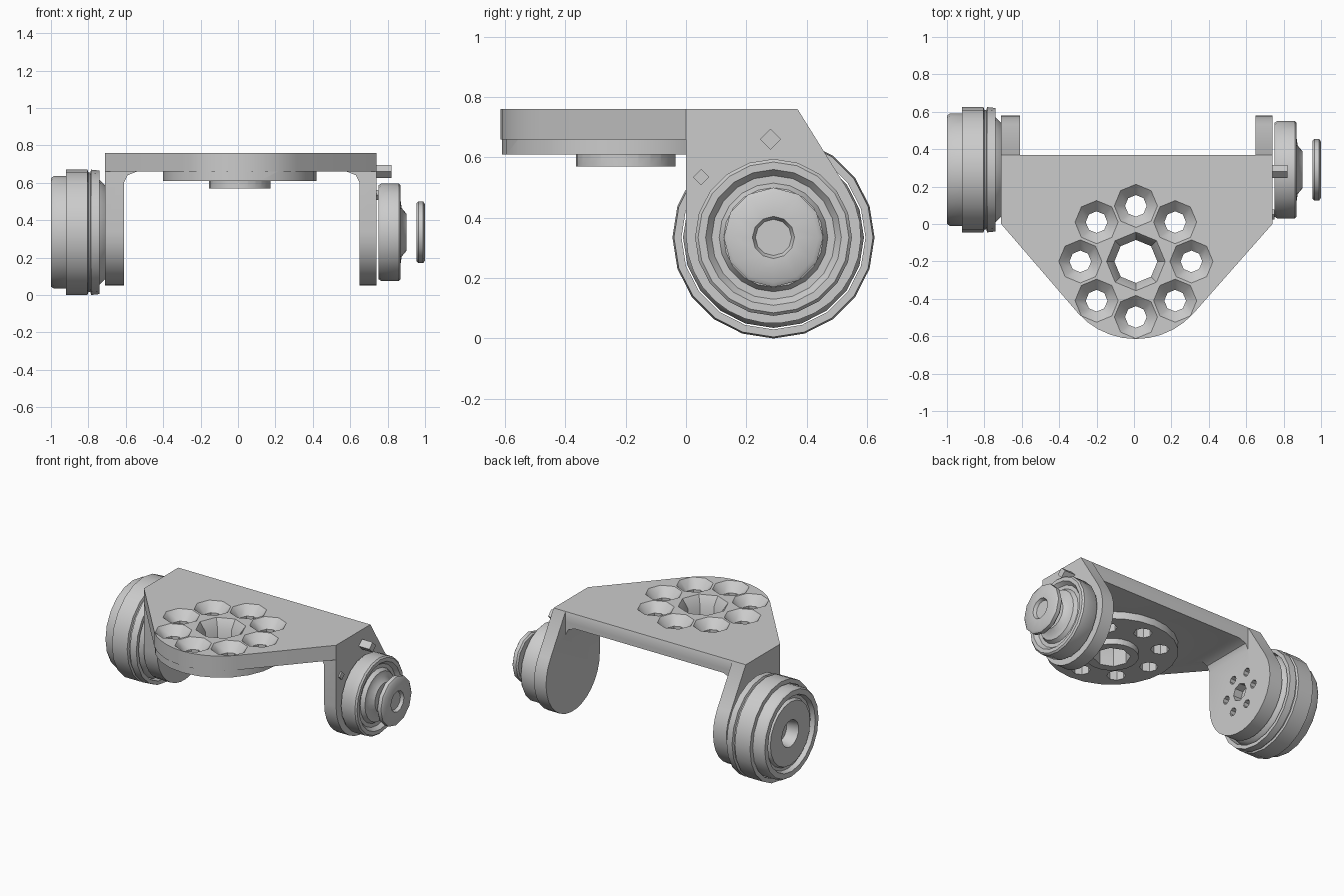
import bpy, bmesh, math
from mathutils import Vector

if "Cube" in bpy.data.objects:
    bpy.data.objects.remove(bpy.data.objects["Cube"])

AY, AZ = 0.29, 0.335      # wheel axle (runs along x)
PX, PY = 0.01, -0.2       # centre of the mounting disc


def finish(name, bm):
    bmesh.ops.remove_doubles(bm, verts=bm.verts, dist=1e-5)
    bmesh.ops.recalc_face_normals(bm, faces=bm.faces)
    me = bpy.data.meshes.new(name)
    bm.to_mesh(me)
    bm.free()
    ob = bpy.data.objects.new(name, me)
    bpy.context.collection.objects.link(ob)
    return ob


def prism(name, pts, depth):
    """Extrude a closed 3D outline by a vector."""
    bm = bmesh.new()
    f = bm.faces.new([bm.verts.new(p) for p in pts])
    r = bmesh.ops.extrude_face_region(bm, geom=[f], use_keep_orig=True)
    vs = [g for g in r['geom'] if isinstance(g, bmesh.types.BMVert)]
    bmesh.ops.translate(bm, verts=vs, vec=depth)
    return finish(name, bm)


def lathe(name, prof, sides, centre, axis='x', closed=False):
    """Spin (along-axis, radius) points around an axis through centre."""
    c = Vector(centre)
    ax = Vector((1, 0, 0)) if axis == 'x' else Vector((0, 0, 1))
    side = Vector((0, 0, 1)) if axis == 'x' else Vector((0, 1, 0))
    bm = bmesh.new()
    vs = [bm.verts.new(c + ax * a + side * r) for a, r in prof]
    es = [bm.edges.new(p) for p in zip(vs, vs[1:])]
    if closed:
        es.append(bm.edges.new((vs[-1], vs[0])))
    bmesh.ops.spin(bm, geom=vs + es, cent=c, axis=ax, angle=2 * math.pi, steps=sides)
    return finish(name, bm)


def boolean(target, other, op):
    m = target.modifiers.new(op, 'BOOLEAN')
    m.operation, m.object, m.solver = op, other, 'EXACT'
    bpy.context.view_layer.objects.active = target
    bpy.ops.object.modifier_apply(modifier=m.name)
    bpy.data.objects.remove(other)


def arc(cx, cy, r, a0, a1, n):
    angs = [math.radians(a0 + (a1 - a0) * i / n) for i in range(n + 1)]
    return [(cx + r * math.cos(a), cy + r * math.sin(a)) for a in angs]


# Bracket top plate: straight back, tapered sides, rounded nose
outline = [(-0.71, 0), (-0.71, 0.37), (0.74, 0.37), (0.74, 0)]
outline += arc(PX, PY, 0.415, -42, -138, 10)
bracket = prism("bracket", [(x, y, 0.66) for x, y in outline], (0, 0, 0.1))

# Side arms with rounded ends, and inner corner fillets
arm = [(0, 0.76), (0.37, 0.76)] + arc(AY, AZ + 0.005, 0.29, 33, -180, 18)
for x0, x1, s in ((-0.71, -0.61, 1), (0.65, 0.74, -1)):
    boolean(bracket, prism("arm", [(x0, y, z) for y, z in arm], (x1 - x0, 0, 0)), 'UNION')
    xi = x1 if s > 0 else x0
    fillet = [(xi - s * 0.03, 0.69), (xi - s * 0.03, 0.60), (xi, 0.60),
              (xi + s * 0.02, 0.64), (xi + s * 0.07, 0.66), (xi + s * 0.07, 0.69)]
    boolean(bracket, prism("fillet", [(x, 0, z) for x, z in fillet], (0, 0.37, 0)), 'UNION')

# Thickened disc and centre boss under the plate
for z0, z1, r in ((0.61, 0.70, 0.41), (0.57, 0.70, 0.165)):
    boolean(bracket, lathe("disc", [(z0, 0), (z0, r), (z1, r), (z1, 0)], 24,
                           (PX, PY, 0), 'z'), 'UNION')

# Countersunk holes: one large, eight around it
holes = [(PX, PY, 0.115, 0.16)]
holes += [(x, y, 0.058, 0.12) for x, y in arc(PX, PY, 0.297, 0, 315, 7)]
for x, y, r, top in holes:
    cut = [(0.5, 0), (0.5, r), (0.70, r), (0.765, top), (0.9, top), (0.9, 0)]
    boolean(bracket, lathe("hole_cutter", cut, 8, (x, y, 0), 'z'), 'DIFFERENCE')

# Shallow holes on the inner face of the left arm
dots = [(AY, AZ, 0.06)] + [(y, z, 0.028) for y, z in arc(AY, AZ, 0.13, 0, 300, 5)]
for y, z, r in dots:
    cut = [(-0.67, 0), (-0.67, r), (-0.55, r), (-0.55, 0)]
    boolean(bracket, lathe("dot_cutter", cut, 8, (0, y, z)), 'DIFFERENCE')

axle = (0, AY, AZ)
# Left wheel: body with recessed outer face, and grooved outer ring
lathe("left_wheel_body",
      [(-0.71, 0), (-0.71, 0.25), (-0.74, 0.28), (-0.78, 0.30), (-0.985, 0.30),
       (-1.0, 0.29), (-1.0, 0.255), (-0.97, 0.245), (-0.97, 0.225), (-0.99, 0.215),
       (-0.99, 0.09), (-0.91, 0.075), (-0.91, 0)], 20, axle)
lathe("left_wheel_ring",
      [(-0.92, 0.305), (-0.92, 0.335), (-0.805, 0.335), (-0.80, 0.32), (-0.79, 0.32),
       (-0.785, 0.335), (-0.74, 0.33), (-0.74, 0.305)], 20, axle, closed=True)

# Right wheel: rimmed drum with stepped hub, and a separate cap
lathe("right_wheel",
      [(0.75, 0), (0.75, 0.25), (0.765, 0.26), (0.86, 0.26), (0.87, 0.25), (0.87, 0.225),
       (0.845, 0.205), (0.845, 0.18), (0.87, 0.165), (0.875, 0.13), (0.90, 0.10),
       (0.90, 0)], 20, axle)
lathe("right_cap",
      [(0.955, 0), (0.955, 0.155), (0.965, 0.165), (0.99, 0.165), (1.0, 0.15),
       (1.0, 0.07), (0.98, 0.06), (0.98, 0)], 12, axle)

# Small stop pins on the right arm
for name, y, z, r, x1 in (("upper_pin", 0.28, 0.66, 0.035, 0.82),
                          ("front_pin", 0.05, 0.535, 0.027, 0.75)):
    lathe(name, [(0.72, 0), (0.72, r), (x1, r), (x1, 0)], 4, (0, y, z))

# Smooth shading with sharp edges kept
bpy.ops.object.select_all(action='DESELECT')
for ob in bpy.context.scene.objects:
    ob.select_set(True)
    bpy.context.view_layer.objects.active = ob
bpy.ops.object.shade_smooth_by_angle(angle=math.radians(35))
